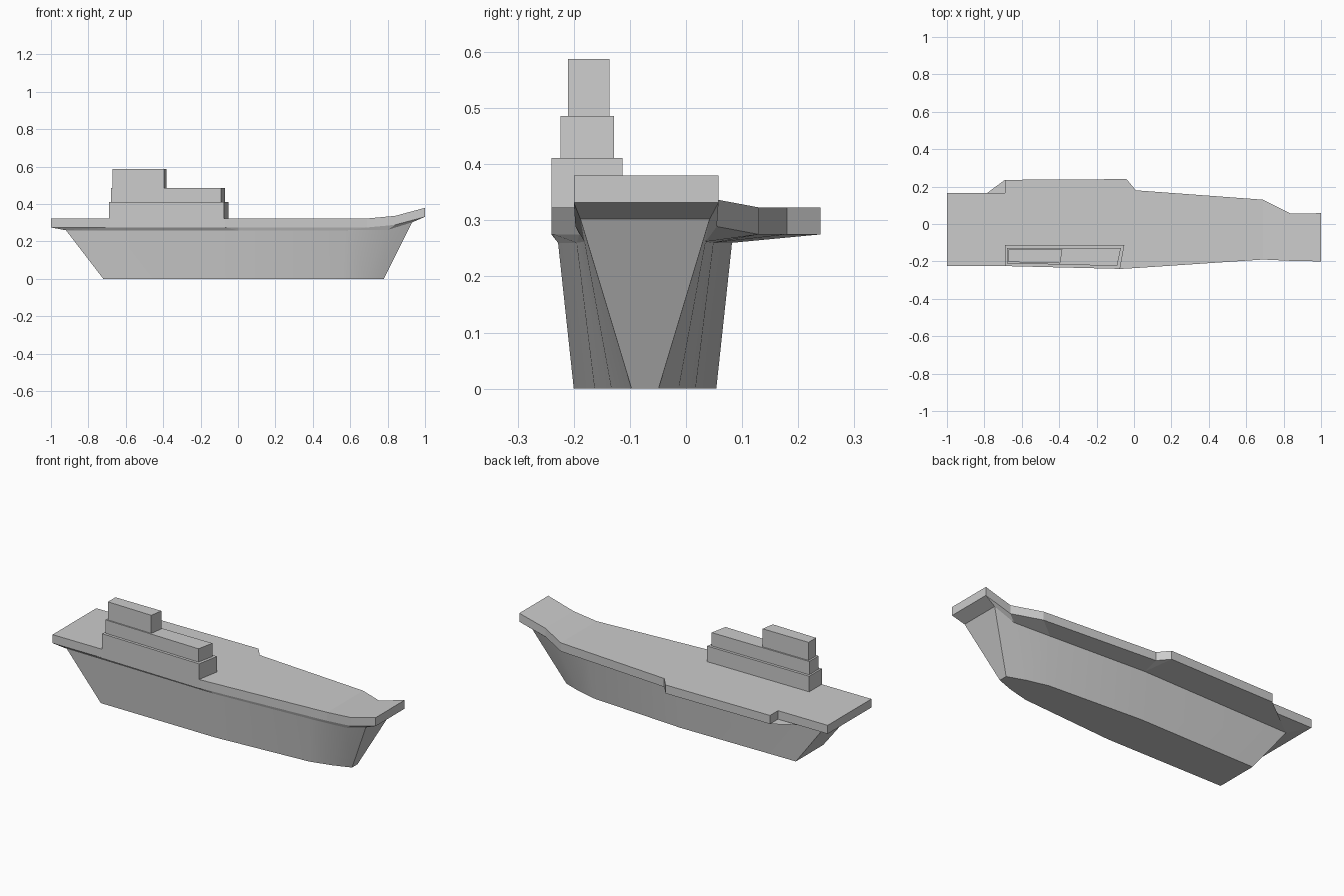
import bpy, bmesh

if "Cube" in bpy.data.objects:
    bpy.data.objects.remove(bpy.data.objects["Cube"])


def make_object(name, verts, faces, smooth=False):
    bm = bmesh.new()
    vs = [bm.verts.new(v) for v in verts]
    for f in faces:
        bm.faces.new([vs[i] for i in f])
    bmesh.ops.recalc_face_normals(bm, faces=bm.faces)
    mesh = bpy.data.meshes.new(name)
    bm.to_mesh(mesh)
    bm.free()
    obj = bpy.data.objects.new(name, mesh)
    bpy.context.collection.objects.link(obj)
    if smooth:
        bpy.ops.object.select_all(action='DESELECT')
        obj.select_set(True)
        bpy.context.view_layer.objects.active = obj
        bpy.ops.object.shade_smooth_by_angle(angle=0.5)
    return obj


def strip(a, b):
    """Quads between two equally long index rows."""
    return [(a[i], a[i + 1], b[i + 1], b[i]) for i in range(len(a) - 1)]


def deck_top(x):
    """Flat deck that ramps up at the bow."""
    if x <= 0.69:
        return 0.323
    if x <= 0.84:
        return 0.323 + (x - 0.69) / 0.15 * 0.014
    return 0.337 + (x - 0.84) / 0.16 * 0.043


# Outlines, stern to bow
port = [(-1, .165), (-.69, .165), (-.69, .236), (-.04, .24),
        (.01, .18), (.69, .13), (.84, .055), (1, .058)]
starboard = [(-1, -.225), (-.695, -.225), (-.685, -.225), (-.07, -.24),
             (0, -.236), (.69, -.19), (.84, -.197), (1, -.2)]
# Hull stations: x, half width, z
rim = [(-.92, .14, .26), (0, .155, .26), (.58, .122, .26),
       (.80, .108, .262), (.93, .115, .302)]
keel = [(-.72, .122, 0), (0, .127, 0), (.56, .09, 0),
        (.68, .06, 0), (.78, .024, 0)]
MID = -.073


def hull_row(stations, side):
    return [(x, MID + side * w, z) for x, w, z in stations]


# Flight deck with its slanted underside running in to the hull rim
n, m = len(port), len(rim)
verts = []
for drop in (0, 0.048):
    for side in (port, starboard):
        verts += [(x, y, deck_top(x) - drop) for x, y in side]
verts += hull_row(rim, 1) + hull_row(rim, -1)
pt, st, pb, sb = [list(range(k * n, (k + 1) * n)) for k in range(4)]
faces = strip(pt, st) + strip(pt, pb) + strip(st, sb)
links = [0, 0, 0, 1, 1, 2, 3, 4]          # rim point under each deck point
for low, start in ((pb, 4 * n), (sb, 4 * n + m)):
    for i in range(n - 1):
        a, b = start + links[i], start + links[i + 1]
        faces.append((low[i], low[i + 1], b) + ((a,) if a != b else ()))
for i, r in ((0, 0), (n - 1, m - 1)):      # stern and bow ends
    faces.append((pt[i], st[i], sb[i], pb[i]))
    faces.append((pb[i], sb[i], 4 * n + m + r, 4 * n + r))
make_object("flight_deck", verts, faces)

# Hull with flared sides, raked bow and stern
verts = (hull_row(rim, 1) + hull_row(rim, -1)
         + hull_row(keel, 1) + hull_row(keel, -1))
pr, sr, pk, sk = [list(range(k * m, (k + 1) * m)) for k in range(4)]
faces = strip(pr, pk) + strip(sr, sk) + strip(pk, sk)
for i in (0, m - 1):
    faces.append((pr[i], sr[i], sk[i], pk[i]))
make_object("hull", verts, faces, smooth=True)

# Stepped island tower: plan corners, bottom z, top z
tiers = [
    ("tower_base", [(-.69, -.225), (-.075, -.24), (-.052, -.113), (-.69, -.113)], .30, .411),
    ("tower_middle", [(-.68, -.21), (-.09, -.224), (-.07, -.128), (-.68, -.128)], .411, .486),
    ("tower_top", [(-.67, -.203), (-.395, -.21), (-.383, -.136), (-.67, -.136)], .486, .588),
]
for name, plan, z0, z1 in tiers:
    verts = [(x, y, z) for z in (z0, z1) for x, y in plan]
    sides = [(i, (i + 1) % 4, (i + 1) % 4 + 4, i + 4) for i in range(4)]
    make_object(name, verts, sides + [(3, 2, 1, 0), (4, 5, 6, 7)])
